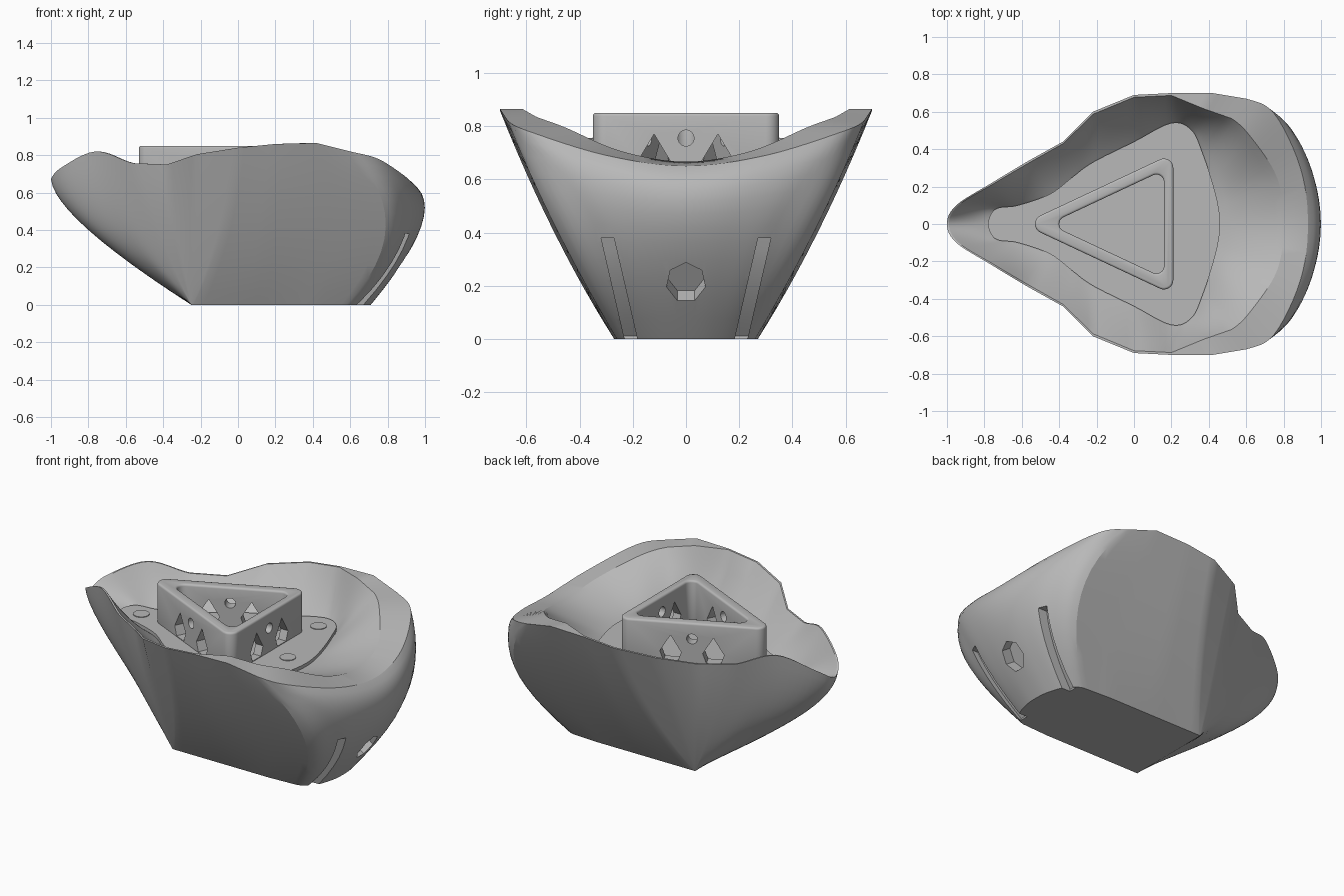
import bpy, bmesh, math
from mathutils import Vector, Matrix
from mathutils.bvhtree import BVHTree

cube = bpy.data.objects.get("Cube")
if cube:
    bpy.data.objects.remove(cube)

grey = bpy.data.materials.new("matte_grey")
grey.use_nodes = True
grey.diffuse_color = (0.48, 0.48, 0.48, 1)
grey.node_tree.nodes["Principled BSDF"].inputs["Base Color"].default_value = (0.48, 0.48, 0.48, 1)

FLOOR = 0.61
STEP = 0.02


def make(name, bm):
    bmesh.ops.recalc_face_normals(bm, faces=bm.faces)
    mesh = bpy.data.meshes.new(name)
    bm.to_mesh(mesh)
    bm.free()
    ob = bpy.data.objects.new(name, mesh)
    bpy.context.collection.objects.link(ob)
    mesh.materials.append(grey)
    return ob


def loft(bm, rings):
    """Skin closed rings and cap both ends."""
    loops = [[bm.verts.new(p) for p in ring] for ring in rings]
    n = len(loops[0])
    for a, b in zip(loops, loops[1:]):
        for i in range(n):
            j = (i + 1) % n
            bm.faces.new((a[i], a[j], b[j], b[i]))
    bm.faces.new(loops[0][::-1])
    bm.faces.new(loops[-1])


def prism(profile, matrix, near, far):
    bm = bmesh.new()
    loft(bm, [[matrix @ Vector((u, v, w)) for u, v in profile] for w in (near, far)])
    return make("cutter", bm)


def activate(ob):
    bpy.ops.object.select_all(action='DESELECT')
    ob.select_set(True)
    bpy.context.view_layer.objects.active = ob


def cut(ob, cutters):
    activate(ob)
    for c in cutters:
        mod = ob.modifiers.new("cut", 'BOOLEAN')
        mod.operation, mod.solver, mod.object = 'DIFFERENCE', 'EXACT', c
        bpy.ops.object.modifier_apply(modifier=mod.name)
        bpy.data.objects.remove(c)


def smooth(ob, degrees):
    activate(ob)
    bpy.ops.object.shade_smooth_by_angle(angle=math.radians(degrees))


# Hull stations, nose to stern: base xy, belly xyz, rim xyz, floor xy, lip width share
stations = [
    ((-.25, 0), (-.80, 0, .40), (-1, 0, .67), (-.78, 0), .05),
    ((-.25, .13), (-.77, .09, .41), (-.95, .10, .73), (-.74, .08), .05),
    ((-.25, .24), (-.60, .21, .40), (-.76, .22, .82), (-.62, .10), .05),
    ((-.25, .27), (-.41, .31, .33), (-.56, .34, .757), (-.45, .16), .05),
    ((-.25, .27), (-.33, .37, .36), (-.38, .44, .75), (-.33, .25), .05),
    ((-.25, .27), (-.24, .43, .38), (-.22, .60, .805), (-.22, .33), .05),
    ((-.24, .27), (-.08, .49, .40), (0, .69, .84), (0, .44), .05),
    ((.10, .27), (.15, .495, .40), (.20, .70, .86), (.20, .54), .08),
    ((.40, .27), (.50, .495, .42), (.42, .70, .865), (.31, .50), .42),
    ((.58, .26), (.79, .49, .42), (.60, .67, .82), (.37, .37), .35),
    ((.66, .20), (.905, .34, .43), (.75, .59, .78), (.42, .22), .36),
    ((.70, .10), (.96, .17, .42), (.89, .30, .69), (.45, .10), .28),
    ((.71, 0), (.98, 0, .42), (.93, 0, .65), (.46, 0), .28),
]
FLAT = (3, 4, 5, 6, 7, 8)
LAST = len(stations) - 1


def station(i):
    side = 1
    if i < 0 or i > LAST:
        i, side = (-i if i < 0 else 2 * LAST - i), -1
    base, belly, rim, floor, share = stations[i]
    pts = [Vector((*base, 0)), Vector(belly), Vector(rim), Vector((*floor, FLOOR))]
    lip = pts[2].lerp(pts[3], share)
    lip.z = pts[2].z + (0.016 if rim[0] > 0.5 else 0)
    pts.append(lip)
    for p in pts:
        p.y *= side
    return pts


def between(i, t):
    """Straight on the flat side panels, a smooth spline elsewhere."""
    out = []
    for k, (a, b, c, d) in enumerate(zip(*(station(i + n) for n in (-1, 0, 1, 2)))):
        if i in FLAT and k != 3:
            out.append(b.lerp(c, t))
        else:
            out.append(0.5 * (2 * b + (c - a) * t + (2 * a - 5 * b + 4 * c - d) * t * t
                              + (3 * b - a - 3 * c + d) * t ** 3))
    return out


def quad(a, m, b, t):
    return a * (1 - t) * (1 - 2 * t) + m * 4 * t * (1 - t) + b * t * (2 * t - 1)


STEPS = 6
half = [between(i, k / STEPS) for i in range(LAST) for k in range(STEPS)] + [station(LAST)]
flip = Matrix.Diagonal((1, -1, 1))
around = half + [[flip @ p for p in col] for col in half[-2:0:-1]]

# Outer skin, lip, bowl wall, then a small step up to the floor plate
rings = [[quad(c[0], c[1], c[2], t / 12) for c in around] for t in range(13)]
for t in range(9):
    ring = []
    for c in around:
        foot = c[3] - Vector((0, 0, STEP))
        mid = c[4].lerp(foot, 0.5)
        mid.z = foot.z + 0.43 * (c[4].z - foot.z)
        ring.append(quad(c[4], mid, foot, t / 8))
    rings.append(ring)
rings.append([c[3] for c in around])

bm = bmesh.new()
loft(bm, rings)
bmesh.ops.remove_doubles(bm, verts=bm.verts, dist=0.0005)
bmesh.ops.recalc_face_normals(bm, faces=bm.faces)
tree = BVHTree.FromBMesh(bm)
hull = make("hull", bm)

# Stern grooves that follow the hull surface
cutters = []
for side in (-1, 1):
    path = []
    for k in range(11):
        z = -0.03 + 0.041 * k
        y = 0.20 + 0.095 * k / 10
        hit = tree.ray_cast(Vector((2, side * y, max(z, 0.01))), Vector((-1, 0, 0)))[0]
        w = 0.024
        path.append([(hit.x + dx, side * (y + dy), z)
                     for dx, dy in ((-.05, -w), (.12, -w), (.12, w), (-.05, w))])
    bm = bmesh.new()
    loft(bm, path)
    cutters.append(make("cutter", bm))

# Seven-sided stern socket, square to the sloping surface
socket = [(0.075 * math.sin(math.tau * k / 7), 0.09 * math.cos(math.tau * k / 7)) for k in range(7)]
facing = Matrix.Translation((.87, 0, .21)) @ Matrix(((0, .56, .83, 0), (1, 0, 0, 0), (0, .83, -.56, 0), (0, 0, 0, 1)))
cutters.append(prism(socket, facing, -.07, .2))
cut(hull, cutters)
smooth(hull, 24)


# Triangular frame standing on the floor
def rounded_triangle(apex, back, width, radius):
    centres = [Vector((apex, 0)), Vector((back, -width)), Vector((back, width))]
    pts = []
    for i, c in enumerate(centres):
        d0, d1 = c - centres[i - 1], centres[(i + 1) % 3] - c
        a0 = math.atan2(-d0.x, d0.y)
        turn = (math.atan2(-d1.x, d1.y) - a0) % math.tau
        pts += [(c.x + radius * math.cos(a0 + turn * k / 8),
                 c.y + radius * math.sin(a0 + turn * k / 8)) for k in range(9)]
    return pts


frame = prism(rounded_triangle(-.48, .16, .3, .05), Matrix(), FLOOR - .01, .85)
cut(frame, [prism(rounded_triangle(-.36, .12, .225, .04), Matrix(), .5, 1)])
bevel = frame.modifiers.new("soft_edges", 'BEVEL')
bevel.width, bevel.segments, bevel.angle_limit = 0.012, 3, math.radians(50)
activate(frame)
bpy.ops.object.modifier_apply(modifier=bevel.name)

# Pointed openings and a round hole in each wall
kite = [(-.04, .615), (.04, .615), (.06, .67), (0, .77), (-.06, .67)]
disc = [(.03 * math.cos(math.tau * k / 24), .03 * math.sin(math.tau * k / 24)) for k in range(24)]
slope = math.atan2(.3, .64)
openings = []
for x, y, angle in ((.185, 0, math.pi / 2), (-.17, .18, slope), (-.17, -.18, -slope)):
    wall = Matrix.Translation((x, y, 0)) @ Matrix.Rotation(angle, 4, 'Z') @ Matrix.Rotation(math.pi / 2, 4, 'X')
    for s in (-.12, .12):
        openings.append(prism([(u + s, v) for u, v in kite], wall, -.07, .07))
    openings.append(prism([(u, v + .755) for u, v in disc], wall, -.07, .07))
cut(frame, openings)
frame.name = "triangular_frame"
smooth(frame, 35)

# Low round studs on the floor
for i, (x, y) in enumerate(((-.65, 0), (.335, 0), (.24, .43), (.24, -.43))):
    stud = prism([(u * 1.5, v * 1.5) for u, v in disc], Matrix.Translation((x, y, 0)), FLOOR - .005, FLOOR + .004)
    stud.name = f"floor_stud_{i + 1}"
    smooth(stud, 35)
